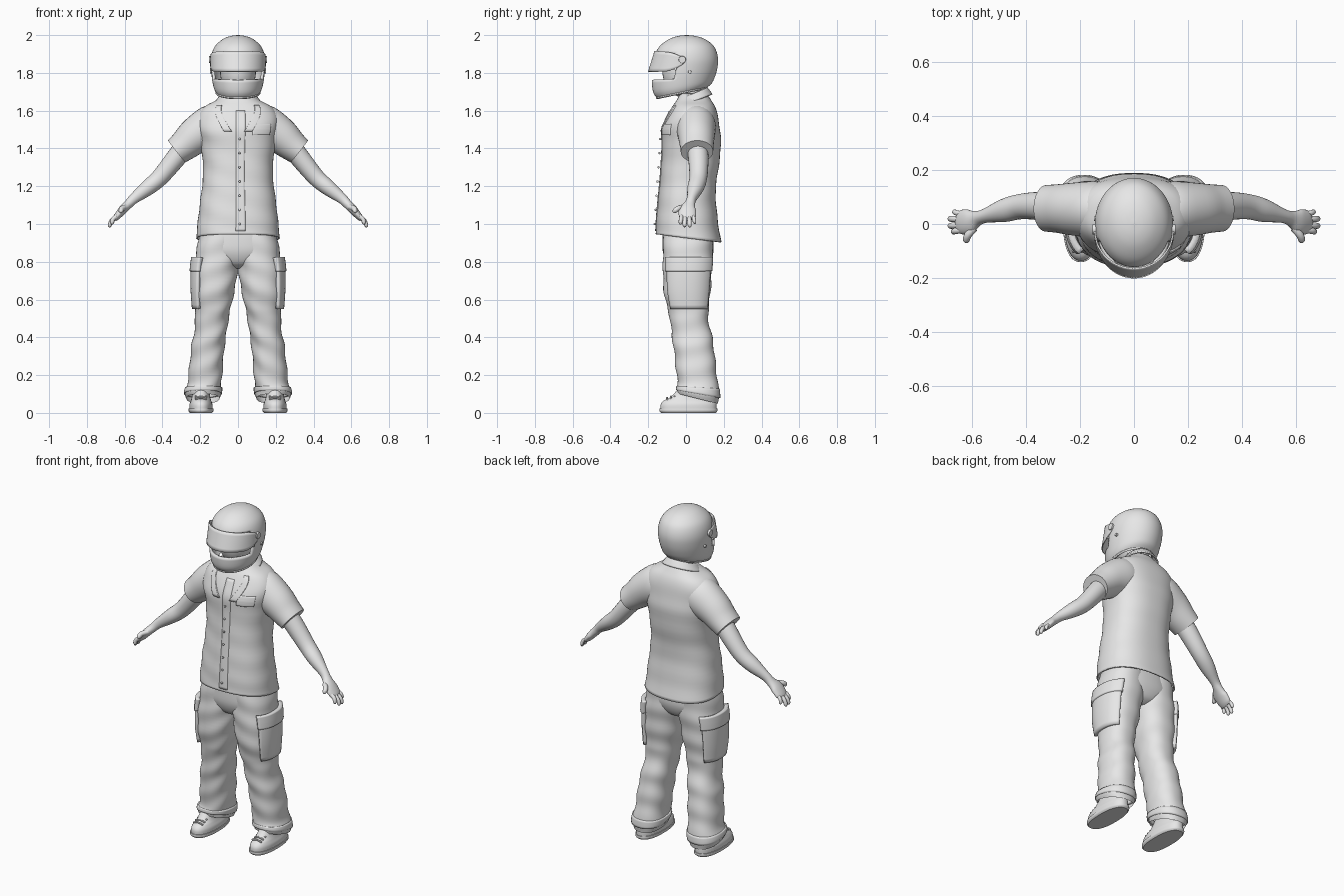
import bpy, bmesh, math
from mathutils import Vector

if "Cube" in bpy.data.objects:
    bpy.data.objects.remove(bpy.data.objects["Cube"])

grey = bpy.data.materials.new("plain grey")
grey.diffuse_color = (0.8, 0.8, 0.8, 1)
grey.use_nodes = True
grey.node_tree.nodes["Principled BSDF"].inputs["Base Color"].default_value = grey.diffuse_color
TAU = 2 * math.pi


def finish(name, bm, mirror=False, thick=0, angle=40):
    bmesh.ops.remove_doubles(bm, verts=bm.verts, dist=1e-5)
    bmesh.ops.recalc_face_normals(bm, faces=bm.faces)
    me = bpy.data.meshes.new(name)
    bm.to_mesh(me)
    bm.free()
    ob = bpy.data.objects.new(name, me)
    bpy.context.collection.objects.link(ob)
    me.materials.append(grey)
    if thick:
        s = ob.modifiers.new("thickness", 'SOLIDIFY')
        s.thickness, s.offset = thick, -1
    if mirror:
        ob.modifiers.new("mirror", 'MIRROR')
    bpy.ops.object.select_all(action='DESELECT')
    ob.select_set(True)
    bpy.context.view_layer.objects.active = ob
    bpy.ops.object.shade_smooth_by_angle(angle=math.radians(angle))
    return ob


def refine(rows, n):
    """Catmull-Rom interpolation of a list of number rows."""
    out = []
    for i in range(len(rows) - 1):
        p = [rows[max(0, min(len(rows) - 1, i + j))] for j in (-1, 0, 1, 2)]
        for s in range(n):
            t = s / n
            out.append([0.5 * (2 * b + (c - a) * t + (2 * a - 5 * b + 4 * c - d) * t * t
                               + (3 * b - a - 3 * c + d) * t ** 3) for a, b, c, d in zip(*p)])
    return out + [list(rows[-1])]


def dense(rows, n=4):
    return refine([tuple(r) + (0,) * (6 - len(r)) for r in rows], n)


def on_ring(r, a, e=2.0, off=0.0, fold=0.0):
    """Point on a ring (z, x0, x1, y0, y1, tilt); angle 0 faces the front."""
    z, x0, x1, y0, y1, k = r
    off += fold * math.sin(z * 48 + 2.5 * math.sin(a + 1) + a)
    s, c = math.sin(a), math.cos(a)
    x = ((x1 - x0) / 2 + off) * math.copysign(abs(s) ** (2 / e), s)
    y = -((y1 - y0) / 2 + off) * math.copysign(abs(c) ** (2 / e), c)
    return Vector(((x0 + x1) / 2 + x, (y0 + y1) / 2 + y, z + k * y))


def skin(bm, rings, closed=True, caps=(True, True)):
    vs = [[bm.verts.new(p) for p in r] for r in rings]
    n = len(vs[0])
    for a, b in zip(vs, vs[1:]):
        for i in range(n if closed else n - 1):
            j = (i + 1) % n
            bm.faces.new((a[i], a[j], b[j], b[i]))
    for cap, r in zip(caps, (vs[0], vs[-1])):
        if cap:
            bm.faces.new(r)


def loft(name, rows, e=2.0, seg=48, caps=(True, True), mirror=False, fold=0.0, n=4, thick=0):
    bm = bmesh.new()
    skin(bm, [[on_ring(r, TAU * i / seg, e, 0, fold) for i in range(seg)]
              for r in dense(rows, n)], True, caps)
    return finish(name, bm, mirror, thick)


def patch(name, rows, z0, z1, a0, a1, off, e=2.0, mirror=False, skew=0.0, nu=16, nv=10):
    """Raised cloth panel lying on a lofted surface."""
    d = sorted(dense(rows))
    bm = bmesh.new()
    grid = []
    for v in range(nv + 1):
        z = z0 + (z1 - z0) * v / nv
        i = max(0, min(len(d) - 2, sum(r[0] <= z for r in d) - 1))
        t = (z - d[i][0]) / (d[i + 1][0] - d[i][0])
        ring = [p + (q - p) * t for p, q in zip(d[i], d[i + 1])]
        sh = skew * v / nv
        grid.append([on_ring(ring, a0 + sh + (a1 - a0) * u / nu, e, off) for u in range(nu + 1)])
    skin(bm, grid, False, (False, False))
    return finish(name, bm, mirror, off + 0.01)


def tube(bm, pts, seg=20, n=4):
    """Limb through (x, y, z, half width in depth, half height)."""
    d = refine(pts, n)
    rings = []
    for i, p in enumerate(d):
        t = (Vector(d[min(i + 1, len(d) - 1)][:3]) - Vector(d[max(i - 1, 0)][:3])).normalized()
        u = Vector((0, 1, 0))
        u = (u - t * u.dot(t)).normalized()
        w = t.cross(u)
        rings.append([Vector(p[:3]) + u * p[3] * math.cos(TAU * k / seg)
                      + w * p[4] * math.sin(TAU * k / seg) for k in range(seg)])
    skin(bm, rings)


# Shirt body
shirt = [(.925, -.222, .222, -.16, .187, -.12), (1.0, -.214, .214, -.157, .172, -.05),
         (1.1, -.203, .203, -.15, .16), (1.2, -.19, .19, -.14, .158), (1.3, -.185, .185, -.132, .173),
         (1.42, -.198, .198, -.126, .185), (1.5, -.213, .213, -.128, .18), (1.57, -.213, .213, -.1, .168),
         (1.62, -.18, .18, -.075, .155), (1.655, -.115, .115, -.05, .135), (1.69, -.07, .07, -.03, .11)]
loft("shirt_body", shirt, 2.4, 64, (False, False), fold=.0015, thick=.008)
patch("shirt_placket", shirt, .945, 1.6, -.03, .13, .004, 2.4, nu=4, nv=40)
patch("chest_pocket_flap", shirt, 1.47, 1.53, .3, .85, .006, 2.4)
patch("lapels", shirt, 1.49, 1.63, .1, .28, .007, 2.4, True, .35)
bm = bmesh.new()
for i in range(7):
    m = bmesh.ops.create_uvsphere(bm, u_segments=10, v_segments=6, radius=.006)
    y = -.166 + .03 * i / 6
    bmesh.ops.translate(bm, verts=m['verts'], vec=(.008, y, 1.0 + .075 * i))
finish("shirt_buttons", bm)

# Collar, open at the front
collar = [(1.65, -.118, .118, -.075, .14, .35), (1.69, -.085, .085, -.045, .115, .4)]
bm = bmesh.new()
skin(bm, [[on_ring(r, .3 + (TAU - .6) * i / 40) for i in range(41)] for r in dense(collar)],
     False, (False, False))
finish("collar", bm, thick=.008)

# Sleeves
bm = bmesh.new()
tube(bm, [(.08, .05, 1.54, .095, .10), (.14, .053, 1.515, .105, .115), (.22, .055, 1.47, .098, .1),
          (.28, .057, 1.42, .09, .084), (.325, .058, 1.384, .086, .074)], 32)
finish("sleeves", bm, True)

# Arms and palms
bm = bmesh.new()
tube(bm, [(.28, .06, 1.41, .055, .055), (.34, .066, 1.335, .053, .052), (.415, .065, 1.245, .047, .046),
          (.48, .05, 1.19, .043, .041), (.55, .03, 1.135, .026, .028), (.58, .02, 1.105, .029, .024),
          (.61, .008, 1.075, .046, .023), (.64, .008, 1.04, .044, .018), (.652, .01, 1.025, .034, .012)], 24)
finish("arms", bm, True)

# Fingers: base and tip
bm = bmesh.new()
for (x, y, z), (tx, ty, tz), r in (((.636, -.022, 1.045), (.672, -.03, 1.0), .0115),
                                   ((.642, -.004, 1.038), (.685, -.008, .985), .0115),
                                   ((.642, .017, 1.038), (.685, .02, .984), .0115),
                                   ((.634, .036, 1.045), (.668, .047, 1.003), .01),
                                   ((.59, -.015, 1.09), (.625, -.068, 1.065), .014)):
    a, b = Vector((x, y, z)), Vector((tx, ty, tz))
    bow = Vector((.006, 0, .005))
    tube(bm, [(*a, r, r), (*(a.lerp(b, .5) + bow), r, r), (*a.lerp(b, .88), r * .85, r * .85),
              (*b, r * .25, r * .25)], 12)
finish("fingers", bm, True)

# Trousers
loft("trouser_seat", [(.765, -.05, .05, -.05, .08), (.79, -.13, .13, -.095, .12),
                      (.85, -.212, .212, -.122, .145), (.92, -.208, .208, -.125, .145),
                      (.98, -.195, .195, -.12, .14)], 2.3)
leg = [(.075, .1, .272, -.045, .172, -.25), (.11, .09, .28, -.047, .176, -.15), (.16, .088, .268, -.045, .168),
       (.25, .08, .257, -.055, .158), (.34, .073, .249, -.065, .148), (.41, .063, .235, -.075, .137),
       (.5, .05, .226, -.085, .117), (.56, .038, .23, -.1, .12), (.65, .018, .236, -.118, .13),
       (.76, .0, .235, -.122, .138), (.85, -.01, .222, -.122, .143), (.95, .0, .2, -.118, .14)]
loft("trouser_legs", leg, 2.3, 48, (False, True), True, .003, 6)
patch("cargo_pockets", leg, .55, .765, .75, 2.55, .015, 2.3, True)
patch("cargo_pocket_flaps", leg, .75, .825, .7, 2.6, .021, 2.3, True)
patch("cuff_folds", leg, .1, .135, 0, TAU, .006, 2.3, True, nu=40, nv=4)

# Shoes
loft("shoe_soles", [(0, .137, .255, -.132, .157), (.01, .13, .262, -.14, .166), (.022, .13, .262, -.14, .166)],
     2.4, mirror=True)
loft("shoe_uppers", [(.02, .134, .258, -.136, .162), (.045, .135, .257, -.134, .162), (.065, .142, .25, -.118, .158),
                     (.085, .147, .245, -.08, .15), (.13, .152, .238, -.04, .14)], 2.3, mirror=True)
bm = bmesh.new()
for i in range(3):
    y, z = -.1 + .02 * i, .076 + .007 * i
    tube(bm, [(.165, y, z - .004, .005, .005), (.196, y, z + .004, .005, .005), (.227, y, z - .004, .005, .005)], 8)
finish("shoe_laces", bm, True)

# Head and neck
loft("neck", [(1.55, -.08, .08, -.04, .1), (1.64, -.065, .065, -.035, .09), (1.76, -.065, .065, -.05, .08)])
bm = bmesh.new()
bmesh.ops.create_uvsphere(bm, u_segments=32, v_segments=20, radius=1)
for v in bm.verts:
    v.co = (v.co.x * .095, v.co.y * .115 - .01, v.co.z * .14 + 1.81)
finish("head", bm)

# Helmet shell with the face opening cut out
shell = [(1.69, -.112, .112, -.15, .105, .21), (1.72, -.128, .128, -.174, .135, .15),
         (1.77, -.138, .138, -.181, .152, .04), (1.82, -.143, .143, -.174, .165),
         (1.87, -.144, .144, -.167, .17), (1.915, -.135, .135, -.156, .161), (1.95, -.115, .115, -.131, .14),
         (1.98, -.078, .078, -.087, .098), (1.995, -.04, .04, -.043, .052), (2.0, -.002, .002, .002, .006)]
bm = bmesh.new()
skin(bm, [[on_ring(r, TAU * i / 64) for i in range(64)] for r in dense(shell)], True, (False, True))
hole = [f for f in bm.faces if 1.768 < f.calc_center_median().z < 1.9 and f.calc_center_median().y < -.06]
bmesh.ops.delete(bm, geom=hole, context='FACES')
finish("helmet_shell", bm, thick=.014)
loft("helmet_rim", [(1.688, -.115, .115, -.153, .108, .21), (1.694, -.12, .12, -.159, .114, .21),
                    (1.70, -.118, .118, -.158, .114, .21)], caps=(False, False), thick=.01)

# Raised visor, narrowing to its pivots
bm = bmesh.new()
cols = []
for i in range(49):
    a = math.radians(-98 + 196 * i / 48)
    w = max(0, (abs(a) - 1.0) / .72)
    zb, zt = 1.807 + .045 * w ** 2, 1.916 - .026 * w ** 2 - .01 * (1 - math.cos(a))
    col = []
    for j in range(7):
        t = j / 6
        ry = .168 - .034 * t
        col.append(((.147 - .006 * t * math.cos(a)) * math.sin(a), -.033 - ry * math.cos(a), zb + (zt - zb) * t))
    cols.append(col)
skin(bm, cols, False, (False, False))
finish("visor", bm, thick=.006)

# Visor pivots and side studs
bm = bmesh.new()
for x, y, z, r in ((.141, -.02, 1.87, .02), (.136, .02, 1.805, .009), (.136, -.055, 1.82, .007)):
    tube(bm, [(x, y, z, r, r), (x + .012, y, z, r * .9, r * .9)], 20, 1)
finish("visor_pivots", bm, True)
